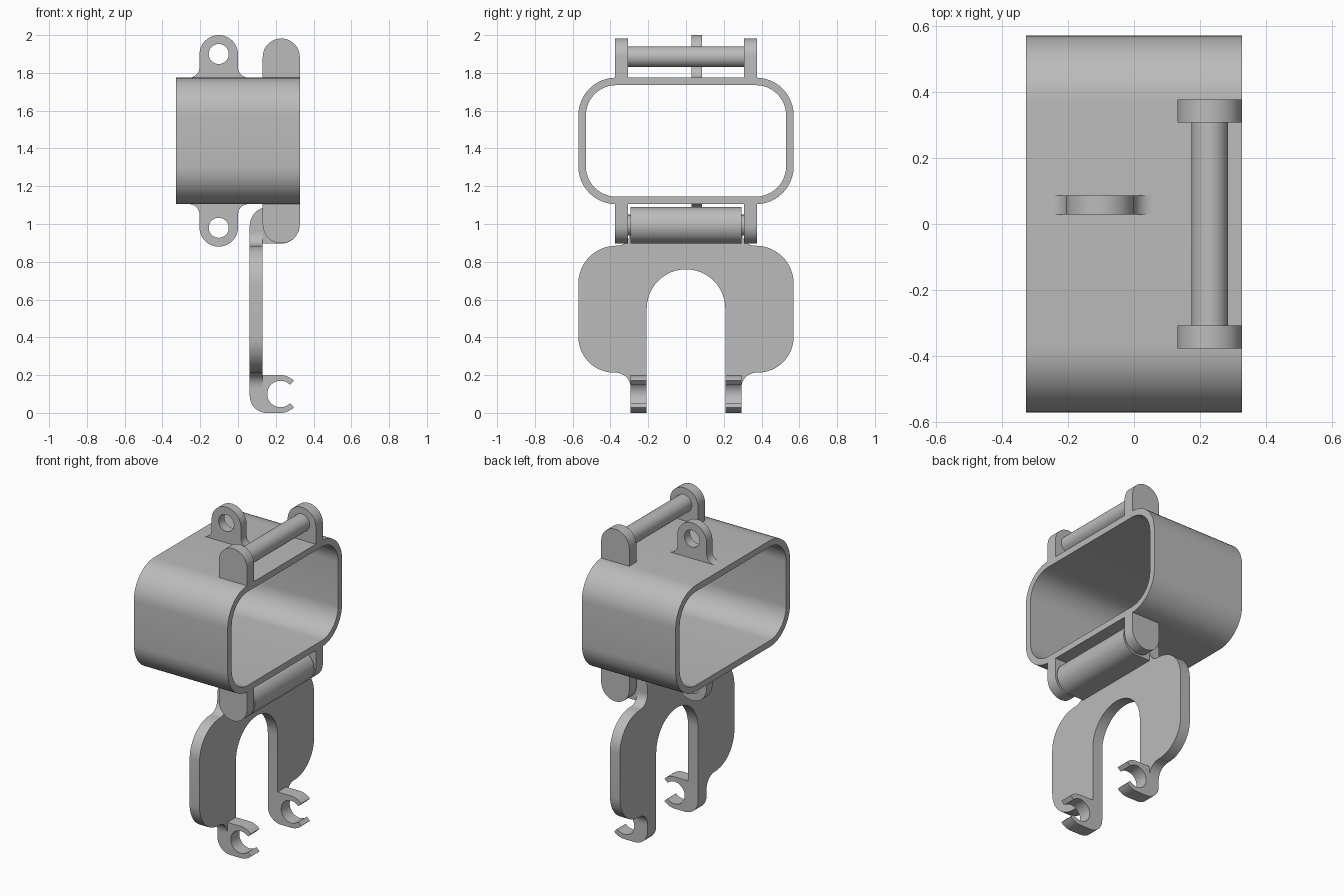
import bpy, bmesh, math
from mathutils import Vector

cube = bpy.data.objects.get("Cube")
if cube:
    bpy.data.objects.remove(cube, do_unlink=True)

grey = bpy.data.materials.new("plain grey")
grey.use_nodes = True
colour = (0.5, 0.5, 0.5, 1)
grey.diffuse_color = colour
grey.node_tree.nodes["Principled BSDF"].inputs["Base Color"].default_value = colour


def rounded(corners, steps=12):
    """Outline from (u, v, radius) corners, each rounded by a tangent arc."""
    out = []
    for i, (u, v, r) in enumerate(corners):
        p = Vector((u, v))
        if r == 0:
            out.append(p)
            continue
        a = (Vector(corners[i - 1][:2]) - p).normalized()
        b = (Vector(corners[(i + 1) % len(corners)][:2]) - p).normalized()
        half = a.angle(b) / 2
        centre = p + (a + b).normalized() * r / math.sin(half)
        start = p + a * r / math.tan(half) - centre
        end = p + b * r / math.tan(half) - centre
        sweep = start.angle(end)
        for k in range(steps + 1):
            t = k / steps
            out.append(centre + (start * math.sin((1 - t) * sweep)
                                 + end * math.sin(t * sweep)) / math.sin(sweep))
    return [p for i, p in enumerate(out) if (p - out[i - 1]).length > 1e-4]


def box(u0, u1, v0, v1, r):
    return rounded([(u0, v0, r), (u1, v0, r), (u1, v1, r), (u0, v1, r)])


def circle(u, v, r):
    return box(u - r, u + r, v - r, v + r, r)


def arc(u, v, r, start, end, steps=32):
    angles = [math.radians(start + (end - start) * k / steps) for k in range(steps + 1)]
    return [Vector((u + r * math.cos(a), v + r * math.sin(a))) for a in angles]


def prism(name, loops, axis, low, high):
    """Extrude an outline (and any holes) along the x or y axis."""
    place = (lambda u, v, w: (w, u, v)) if axis == "x" else (lambda u, v, w: (u, w, v))
    bm = bmesh.new()
    for loop in loops:
        vs = [bm.verts.new(place(p.x, p.y, low)) for p in loop]
        for i, v in enumerate(vs):
            bm.edges.new((vs[i - 1], v))
    bmesh.ops.triangle_fill(bm, edges=bm.edges[:], use_beauty=True)
    ext = bmesh.ops.extrude_face_region(bm, geom=bm.faces[:])
    moved = [g for g in ext["geom"] if isinstance(g, bmesh.types.BMVert)]
    bmesh.ops.translate(bm, verts=moved, vec=place(0, 0, high - low))
    bmesh.ops.recalc_face_normals(bm, faces=bm.faces[:])
    mesh = bpy.data.meshes.new(name)
    bm.to_mesh(mesh)
    bm.free()
    mesh.materials.append(grey)
    obj = bpy.data.objects.new(name, mesh)
    bpy.context.collection.objects.link(obj)
    bpy.ops.object.select_all(action="DESELECT")
    obj.select_set(True)
    bpy.context.view_layer.objects.active = obj
    bpy.ops.object.shade_smooth_by_angle(angle=math.radians(30))
    return obj


def flip(outline):
    """Mirror an outline about the middle height of the band."""
    return [Vector((p.x, 2.88 - p.y)) for p in outline]


# Rounded rectangular band
prism("band", [box(-0.57, 0.57, 1.105, 1.775, 0.2),
               box(-0.53, 0.53, 1.145, 1.735, 0.16)], "x", -0.327, 0.327)

# Pierced lugs and bracket posts, above and below the band
lug = rounded([(-0.26, 1.76, 0), (-0.26, 1.775, 0), (-0.204, 1.775, 0.055),
               (-0.204, 2, 0.102), (0, 2, 0.102), (0, 1.775, 0.055),
               (0.056, 1.775, 0), (0.056, 1.76, 0)])
eye = circle(-0.102, 1.9, 0.053)
post = rounded([(0.131, 1.76, 0), (0.131, 1.982, 0.0975),
                (0.327, 1.982, 0.0975), (0.327, 1.76, 0)])
for where, turn in (("top", list), ("bottom", flip)):
    prism(where + "_lug", [turn(lug), turn(eye)], "y", 0.029, 0.086)
    for side, y in (("front", -0.342), ("back", 0.342)):
        prism(f"{where}_{side}_post", [turn(post)], "y", y - 0.035, y + 0.035)

# Upper bar and lower hinge pin
prism("top_bar", [circle(0.229, 1.885, 0.055)], "y", -0.32, 0.32)
prism("hinge_pin", [circle(0.229, 0.994, 0.055)], "y", -0.32, 0.32)

# Hinge knuckle joined to the hanging plate
knuckle = rounded([(0.062, 0.955, 0), (0.062, 1.09, 0.1), (0.325, 1.09, 0.097),
                   (0.325, 0.896, 0.0969), (0.131, 0.896, 0), (0.131, 0.955, 0)])
prism("hinge_knuckle", [knuckle], "y", -0.295, 0.295)

# Arched hanging plate with two legs
half = [(0.295, 0.955, 0), (0.295, 0.885, 0.07), (0.57, 0.885, 0.2),
        (0.57, 0.213, 0.19), (0.293, 0.213, 0.08), (0.293, 0.133, 0),
        (0.208, 0.133, 0), (0.208, 0.76, 0.2079)]
mirrored = [(-u, v, r) for u, v, r in reversed(half)]
prism("hanging_plate", [rounded(half + mirrored)], "x", 0.062, 0.131)

# Open snap clips at the feet
foot = rounded([(0.131, 0.133, 0), (0.062, 0.133, 0), (0.062, 0, 0.09), (0.225, 0, 0)])
clip = (foot + arc(0.225, 0.1, 0.1, -88, -45) + arc(0.225, 0.1, 0.07, -45, -315)
        + arc(0.225, 0.1, 0.1, 45, 90) + [Vector((0.131, 0.2))])
for side, y in (("front", -0.2505), ("back", 0.2505)):
    prism(side + "_clip", [clip], "y", y - 0.0425, y + 0.0425)
